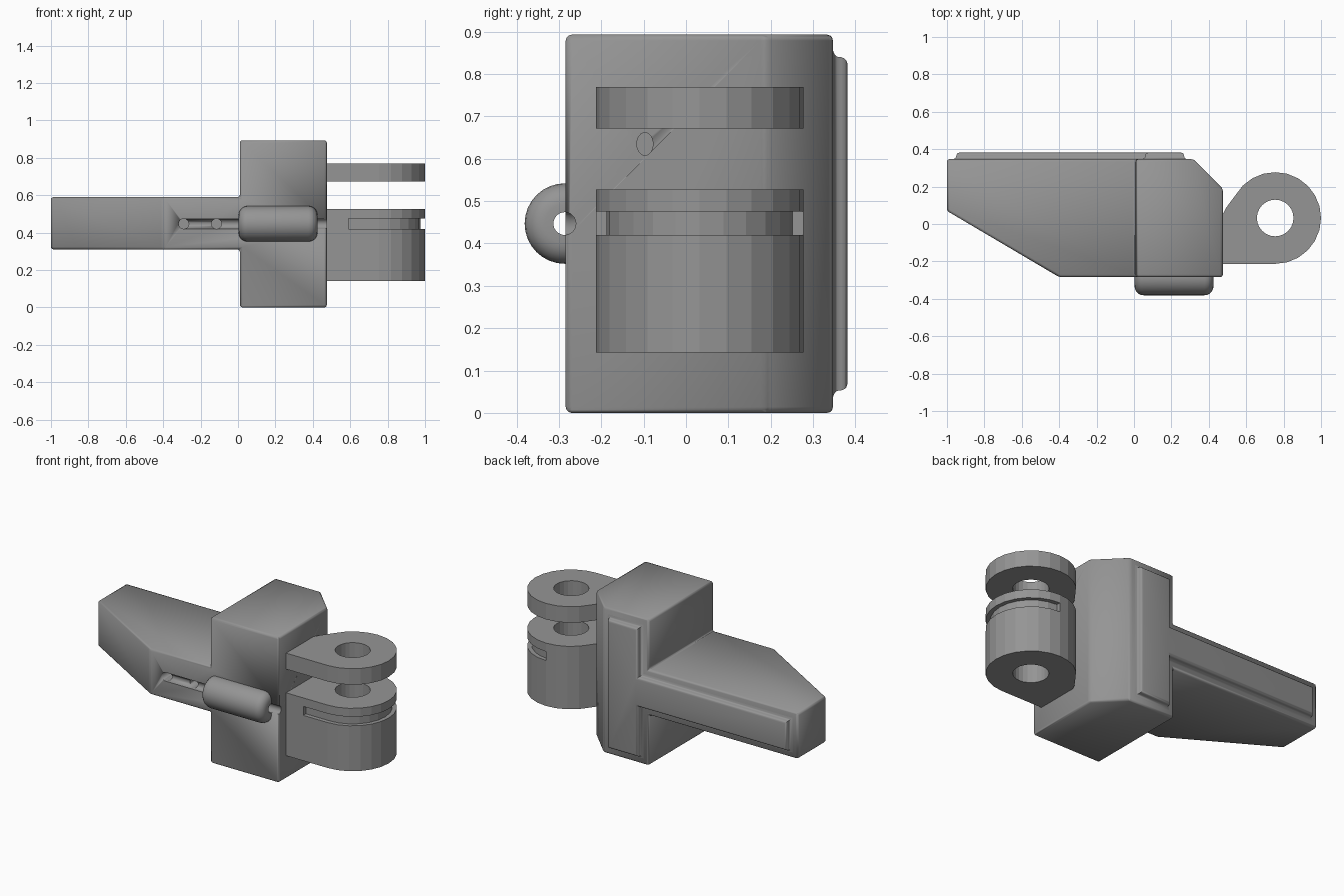
import bpy, bmesh
from math import cos, sin, pi, radians
from mathutils import Vector

if "Cube" in bpy.data.objects:
    bpy.data.objects.remove(bpy.data.objects["Cube"])

grey = bpy.data.materials.new("dark_grey")
grey.diffuse_color = (.3, .3, .3, 1)
grey.use_nodes = True
grey.node_tree.nodes["Principled BSDF"].inputs["Base Color"].default_value = grey.diffuse_color


def make(name, bm):
    bmesh.ops.recalc_face_normals(bm, faces=bm.faces)
    me = bpy.data.meshes.new(name)
    bm.to_mesh(me)
    bm.free()
    me.materials.append(grey)
    ob = bpy.data.objects.new(name, me)
    bpy.context.collection.objects.link(ob)
    return ob


def skin(name, rings, closed=False):
    """Join equal-length point rings; cap the ends unless closed."""
    bm = bmesh.new()
    vs = [[bm.verts.new(p) for p in r] for r in rings]
    n = len(vs[0])
    for a, b in zip(vs, vs[1:] + vs[:1] if closed else vs[1:]):
        for i in range(n):
            j = (i + 1) % n
            bm.faces.new((a[i], a[j], b[j], b[i]))
    if not closed:
        bm.faces.new(vs[0])
        bm.faces.new(vs[-1])
    return make(name, bm)


def prism(name, pts, lo, hi, axis):
    put = {'x': lambda a, b, h: (h, a, b),
           'y': lambda a, b, h: (a, h, b),
           'z': lambda a, b, h: (a, b, h)}[axis]
    return skin(name, [[put(a, b, h) for a, b in pts] for h in (lo, hi)])


def arc(cx, cy, rx, a0, a1, n, ry=None):
    ry = ry or rx
    angs = [radians(a0 + (a1 - a0) * i / n) for i in range(n + 1)]
    return [(cx + rx * cos(t), cy + ry * sin(t)) for t in angs]


def circle(cx, cy, r, n=24, ry=None):
    return arc(cx, cy, r, 0, 360, n, ry)[:-1]


def activate(ob):
    bpy.ops.object.select_all(action='DESELECT')
    ob.select_set(True)
    bpy.context.view_layer.objects.active = ob


def boolean(ob, tool, op='DIFFERENCE'):
    activate(ob)
    m = ob.modifiers.new("bool", 'BOOLEAN')
    m.operation, m.solver, m.object = op, 'EXACT', tool
    bpy.ops.object.modifier_apply(modifier=m.name)
    bpy.data.objects.remove(tool)


def smooth(ob, deg=40):
    activate(ob)
    bpy.ops.object.shade_smooth_by_angle(angle=radians(deg))


# Body: T-shaped front outline intersected with the top-view outline
body = prism("body", [(-1.1, .31), (.01, .31), (.01, 0), (.6, 0), (.6, .893),
                      (.01, .893), (.01, .59), (-1.1, .59)], -.5, .5, 'y')
plan = [(-1, .347), (-1, .07), (-.4, -.284), (.475, -.284), (.475, .19), (.318, .347)]
boolean(body, prism("plan", plan, -.2, 1.1, 'z'), 'INTERSECT')
bev = body.modifiers.new("bevel", 'BEVEL')
bev.width, bev.segments, bev.limit_method = .014, 3, 'ANGLE'
bev.harden_normals = True
activate(body)
bpy.ops.object.modifier_apply(modifier=bev.name)

# Wire channel along the front, its two drilled holes and the side hole
boolean(body, prism("channel", circle(-.287, .447, .027), -.29, .6, 'x'))
for x in (-.29, -.115):
    boolean(body, prism("drill", circle(x, .447, .027), -.4, -.12, 'y'))
boolean(body, prism("side_drill", circle(-.097, .635, .019, 24, .027), .25, .6, 'x'))
smooth(body)

# Raised T-shaped back plate with a filleted foot and a rounded rim
tee = [Vector(p) for p in [(-.95, .36), (.06, .36), (.06, .053), (.268, .053),
                           (.268, .84), (.06, .84), (.06, .54), (-.95, .54)]]


def grow(pts, d):
    out = []
    for i, p in enumerate(pts):
        e1 = (p - pts[i - 1]).normalized()
        e2 = (pts[(i + 1) % len(pts)] - p).normalized()
        out.append(p + d * Vector((e1.y + e2.y, -e1.x - e2.x)))
    return out


layers = [(.016, .335), (.016, .347), (.006, .351), (.001, .357), (0, .366),
          (-.003, .374), (-.008, .379), (-.015, .381)]
plate = skin("back_plate", [[(p.x, y, p.y) for p in grow(tee, d)] for d, y in layers])
smooth(plate)

# Front pod: turned sleeve with rounded ends and a through hole
R, E = .095, .048
prof = [(.003, .027)] + [(.003 + E - E * cos(t), R - E + E * sin(t))
                         for t in [pi / 2 * i / 5 for i in range(6)]]
prof += [(.428 - x, r) for x, r in reversed(prof)]
rings = [[(x, -.286 + r * cos(2 * pi * k / 32), .447 + r * sin(2 * pi * k / 32))
          for x, r in prof] for k in range(32)]
smooth(skin("front_pod", rings, closed=True))

# Hinge knuckles: teardrop outline with a pin hole
HX, HY, HR = .755, .032, .245
outline = [(.467, .034), (.467, HY - HR)] + arc(HX, HY, HR, -90, 150, 16) + [(.492, .086)]
for name, lo, hi in (("upper_knuckle", .672, .77), ("lower_knuckle", .142, .527)):
    k = prism(name, outline, lo, hi, 'z')
    boolean(k, prism("pin_hole", circle(HX, HY, .098), 0, 1, 'z'))
    if name == "lower_knuckle":
        # Shallow groove round the outer side of the lower knuckle
        groove = [(.592, HY - .22)] + arc(HX, HY, .22, -90, 90, 12)
        groove += [(HX, .4), (1.1, .4), (1.1, -.4), (.592, -.4)]
        boolean(k, prism("groove", groove, .42, .475, 'z'))
